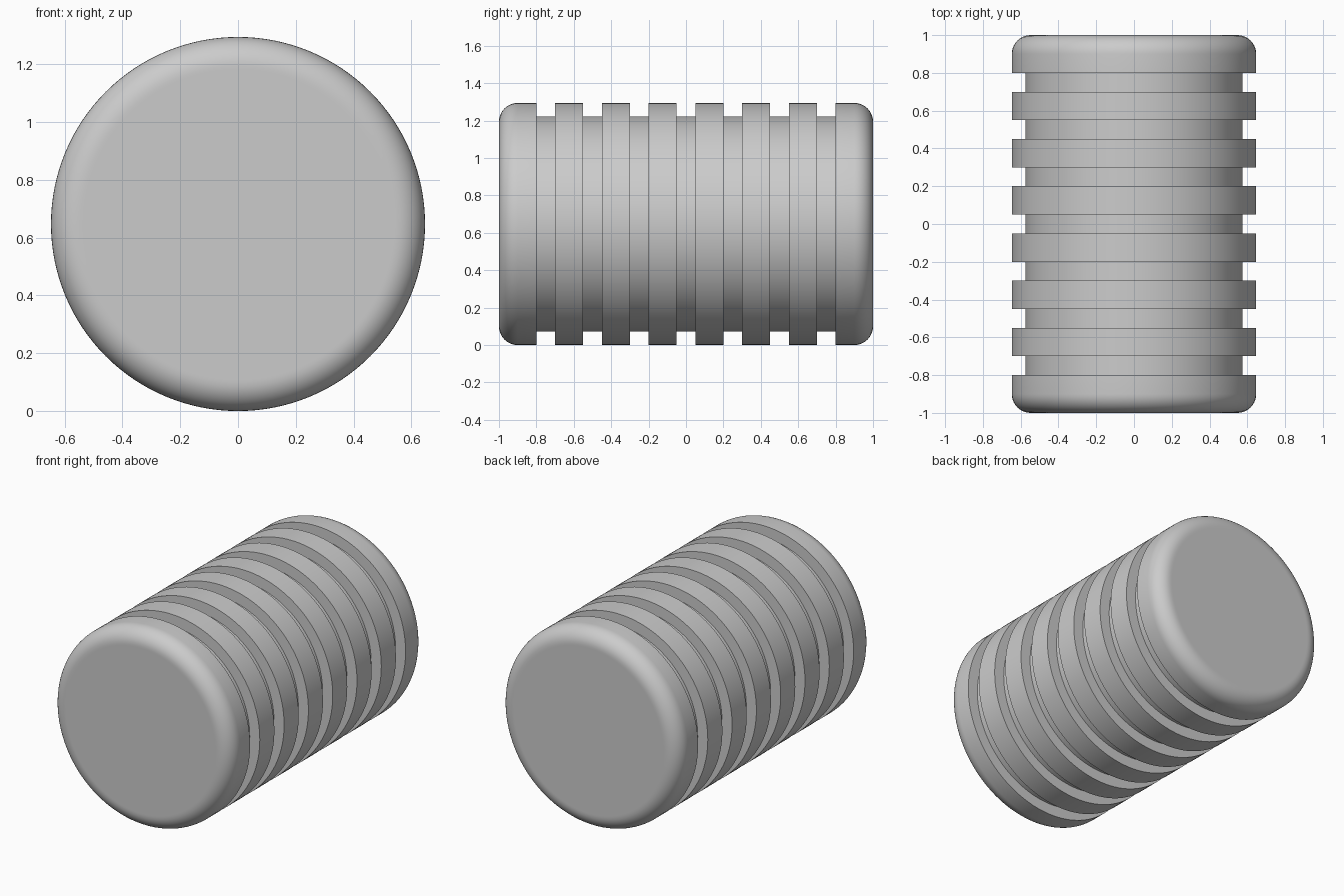
import bpy
import bmesh
from math import cos, sin, pi, radians

cube = bpy.data.objects.get("Cube")
if cube:
    bpy.data.objects.remove(cube, do_unlink=True)

RADIUS = 0.647      # ridges and end caps
GROOVE = 0.575      # grooves between ridges
ROUND = 0.1         # rounding of the end caps
SEGMENTS = 128
STEPS = 10

# Material
grey = bpy.data.materials.new("plain grey")
grey.use_nodes = True
colour = (0.6, 0.6, 0.6, 1)
grey.diffuse_color = colour
grey.node_tree.nodes["Principled BSDF"].inputs["Base Color"].default_value = colour

# Half profile (radius, distance along the axis): flat end, rounded rim, ridges
half = [(RADIUS - ROUND - 0.01, 1.0)]
for i in range(STEPS + 1):
    a = pi / 2 * i / STEPS
    half.append((RADIUS - ROUND + ROUND * sin(a), 1 - ROUND + ROUND * cos(a)))
for edge in (0.8, 0.55, 0.3):
    half += [(RADIUS, edge), (GROOVE, edge), (GROOVE, edge - 0.1), (RADIUS, edge - 0.1)]
half += [(RADIUS, 0.05), (GROOVE, 0.05)]
profile = half + [(r, -y) for r, y in reversed(half)]

# Turn the profile around the lengthwise axis
bm = bmesh.new()
angles = [2 * pi * k / SEGMENTS for k in range(SEGMENTS)]
rings = [[bm.verts.new((r * cos(a), y, RADIUS + r * sin(a))) for a in angles]
         for r, y in profile]
for ring, following in zip(rings, rings[1:]):
    for k in range(SEGMENTS):
        n = (k + 1) % SEGMENTS
        bm.faces.new((ring[k], ring[n], following[n], following[k]))
bm.faces.new(rings[0])
bm.faces.new(rings[-1])
bmesh.ops.recalc_face_normals(bm, faces=bm.faces)

mesh = bpy.data.meshes.new("ridged_cylinder")
bm.to_mesh(mesh)
bm.free()
mesh.materials.append(grey)
body = bpy.data.objects.new("ridged_cylinder", mesh)
bpy.context.collection.objects.link(body)

# Smooth shading with sharp ridge edges
bpy.ops.object.select_all(action='DESELECT')
body.select_set(True)
bpy.context.view_layer.objects.active = body
bpy.ops.object.shade_smooth_by_angle(angle=radians(30))
